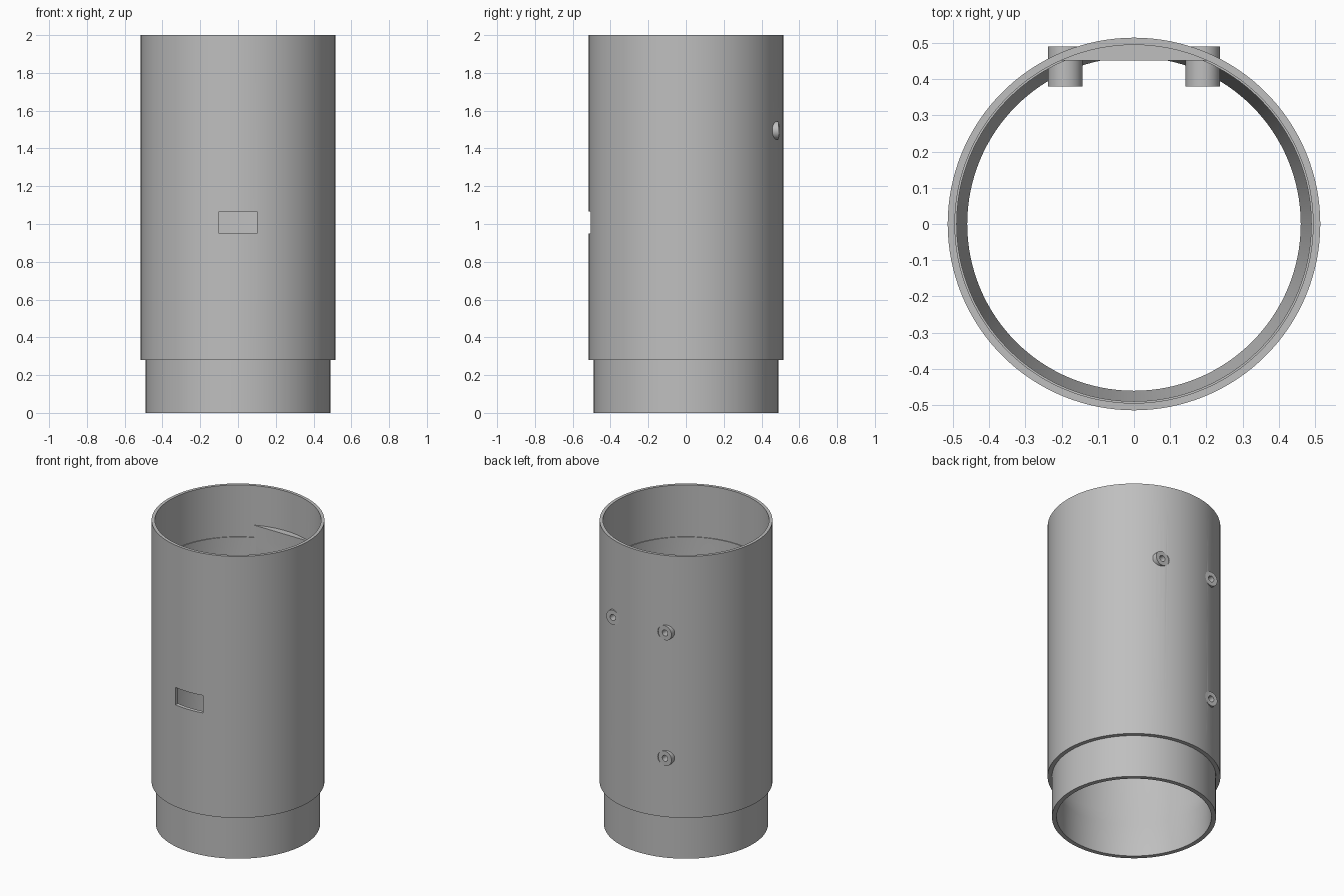
import bpy, bmesh, math
from mathutils import Matrix

if "Cube" in bpy.data.objects:
    bpy.data.objects.remove(bpy.data.objects["Cube"])

grey = bpy.data.materials.new("plain grey")
grey.diffuse_color = (0.52, 0.52, 0.52, 1)
grey.use_nodes = True
grey.node_tree.nodes["Principled BSDF"].inputs["Base Color"].default_value = grey.diffuse_color


def make_object(name, bm):
    bmesh.ops.recalc_face_normals(bm, faces=bm.faces)
    me = bpy.data.meshes.new(name)
    bm.to_mesh(me)
    bm.free()
    me.materials.append(grey)
    ob = bpy.data.objects.new(name, me)
    bpy.context.collection.objects.link(ob)
    return ob


def lathe(name, profile, n=128):
    """Closed (radius, z) profile turned about the z axis."""
    bm = bmesh.new()
    rings = [[bm.verts.new((r * math.cos(2 * math.pi * i / n),
                            r * math.sin(2 * math.pi * i / n), z))
              for i in range(n)] for r, z in profile]
    for a, b in zip(rings, rings[1:] + rings[:1]):
        for i in range(n):
            j = (i + 1) % n
            bm.faces.new((a[i], a[j], b[j], b[i]))
    return make_object(name, bm)


def rod(name, x, z, r, y0, y1):
    """Cylinder lying along y."""
    bm = bmesh.new()
    m = Matrix.Translation((x, (y0 + y1) / 2, z)) @ Matrix.Rotation(math.pi / 2, 4, 'X')
    bmesh.ops.create_cone(bm, cap_ends=True, segments=40, radius1=r, radius2=r,
                          depth=y1 - y0, matrix=m)
    return make_object(name, bm)


def combine(target, other, operation):
    mod = target.modifiers.new(operation.lower(), 'BOOLEAN')
    mod.operation = operation
    mod.solver = 'EXACT'
    mod.object = other
    bpy.context.view_layer.objects.active = target
    bpy.ops.object.modifier_apply(modifier=mod.name)
    bpy.data.objects.remove(other)


# Tube: spigot at the bottom, thin wall, shallow socket at the top
tube = lathe("tube_body", [
    (0.461, 0), (0.489, 0), (0.489, 0.28), (0.515, 0.28), (0.515, 2),
    (0.495, 2), (0.495, 1.66), (0.490, 1.66), (0.490, 0.31), (0.461, 0.21)])

# Flat mounting pad on the inside of the back wall
flat_y, pad_r, z0, z1 = 0.452, 0.502, 0.43, 1.74
half = math.acos(flat_y / pad_r)
bm = bmesh.new()
outline = []
for i in range(25):
    a = math.pi / 2 + half * (i / 12 - 1)
    outline.append(bm.verts.new((pad_r * math.cos(a), pad_r * math.sin(a), z0)))
base = bm.faces.new(outline)
top = bmesh.ops.extrude_face_region(bm, geom=[base])["geom"]
bmesh.ops.translate(bm, vec=(0, 0, z1 - z0),
                    verts=[v for v in top if isinstance(v, bmesh.types.BMVert)])
combine(tube, make_object("mounting_pad", bm), 'UNION')

# Screw bosses with a seat cut in the outer wall and a through hole
spots = [(-0.19, 1.495), (0.19, 1.495), (-0.19, 0.67)]
for x, z in spots:
    combine(tube, rod("screw_boss", x, z, 0.0475, 0.38, 0.50), 'UNION')
for x, z in spots:
    combine(tube, rod("screw_seat", x, z, 0.049, 0.49, 0.60), 'DIFFERENCE')
    combine(tube, rod("screw_hole", x, z, 0.02, 0.30, 0.60), 'DIFFERENCE')

# Rectangular window through the front wall
bm = bmesh.new()
bmesh.ops.create_cube(bm, size=1, matrix=Matrix.Translation((0, -0.5, 1.0075))
                      @ Matrix.Diagonal((0.2, 0.2, 0.115, 1)))
combine(tube, make_object("window_cutter", bm), 'DIFFERENCE')

# Smooth walls, sharp rims
bpy.ops.object.select_all(action='DESELECT')
tube.select_set(True)
bpy.context.view_layer.objects.active = tube
bpy.ops.object.shade_smooth_by_angle(angle=math.radians(25))
